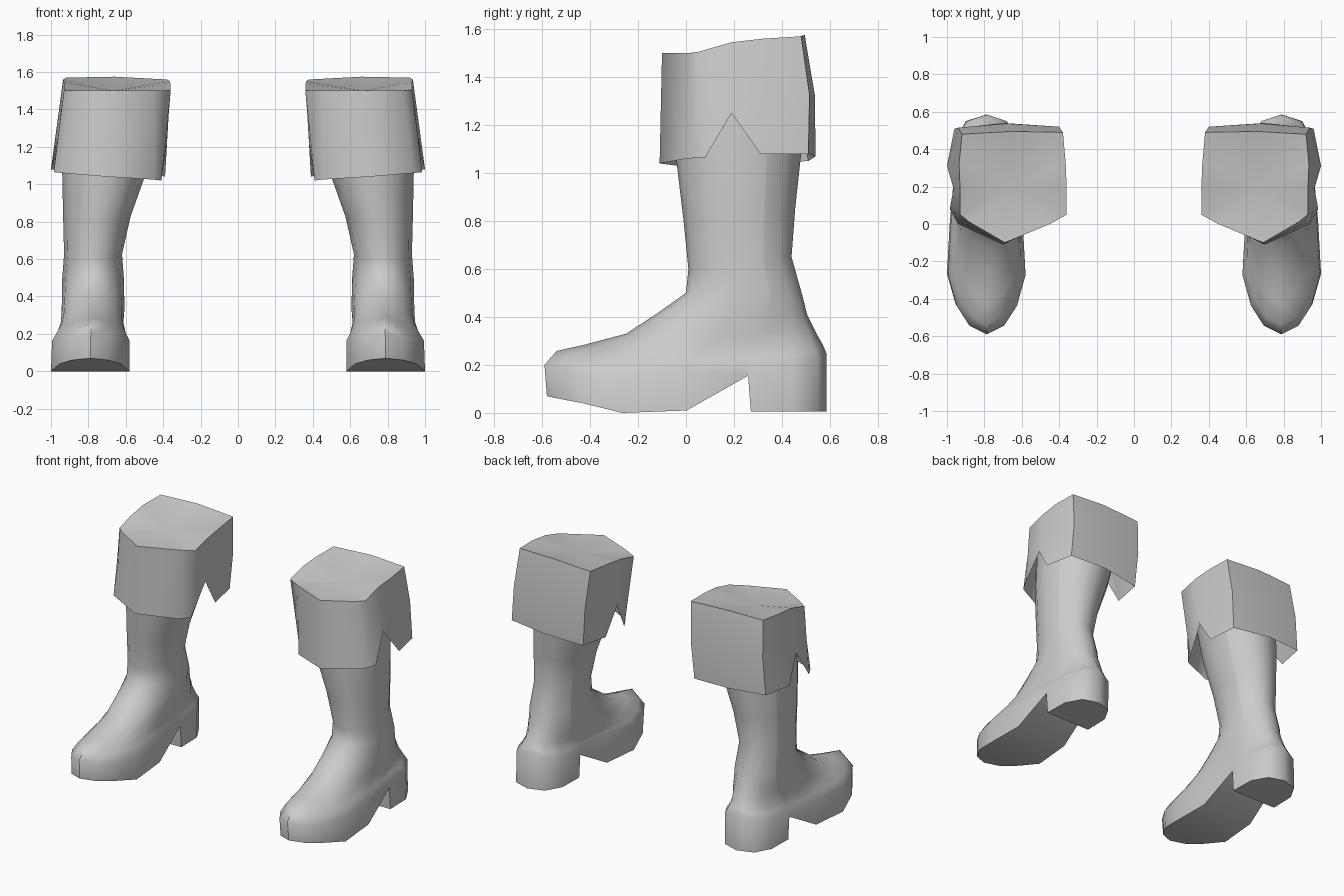
import bpy, bmesh, math
from mathutils import Vector

cube = bpy.data.objects.get("Cube")
if cube:
    bpy.data.objects.remove(cube, do_unlink=True)

grey = bpy.data.materials.new("plain grey")
grey.use_nodes = True
grey.diffuse_color = (0.6, 0.6, 0.6, 1)
grey.node_tree.nodes["Principled BSDF"].inputs["Base Color"].default_value = (0.6, 0.6, 0.6, 1)


def bridge(bm, rings):
    """Join closed rings of equal length with quads."""
    for a, b in zip(rings, rings[1:]):
        n = len(a)
        for i in range(n):
            j = (i + 1) % n
            bm.faces.new((a[i], a[j], b[j], b[i]))


def finish(bm, name, angle):
    """Turn the bmesh into a smooth-shaded object, mirrored across x = 0."""
    bmesh.ops.recalc_face_normals(bm, faces=bm.faces)
    mesh = bpy.data.meshes.new(name)
    bm.to_mesh(mesh)
    bm.free()
    mesh.materials.append(grey)
    mesh.shade_smooth()
    mesh.set_sharp_from_angle(angle=math.radians(angle))
    ob = bpy.data.objects.new(name, mesh)
    bpy.context.collection.objects.link(ob)
    mirror = ob.modifiers.new("other boot", 'MIRROR')
    mirror.use_mirror_merge = False
    return ob


# Boot: plan outlines from toe (0) to heel (1), stacked from the sole's edge to the shaft top
STATIONS = [0, .04, .13, .27, .5, .72, .73, .88, .97, 1]
FOOT = [0, .45, .78, 1, .93, .82, .82, .8, .52, 0]
SOLE = [.07, .06, .04, 0, .01, .155, .005, .005, .005, .005]

# front (y, z), back (y, z), centre x, half width, foot-shape share, side droop
RINGS = [
    ((-.05, 1.30), (.49, 1.30), .680, .250, 0, 0),
    ((-.04, 1.05), (.48, 1.08), .715, .225, 0, 0),
    ((-.01, .80), (.455, .85), .755, .180, 0, 0),
    ((.01, .60), (.44, .65), .775, .155, 0, 0),
    ((.00, .50), (.485, .49), .775, .165, 0, 0),
    ((-.12, .415), (.505, .41), .775, .168, .1, .01),
    ((-.25, .33), (.53, .36), .775, .170, .2, .02),
    ((-.42, .285), (.55, .32), .780, .172, .4, .04),
    ((-.54, .258), (.57, .285), .785, .188, .8, .06),
    ((-.59, .20), (.585, .25), .787, .207, 1, .05),
    ((-.58, 0), (.585, 0), .790, .210, 1, None),
]

bm = bmesh.new()
rings = []
for front, back, xc, w, foot, droop in RINGS:
    right, left = [], []
    for i, s in enumerate(STATIONS):
        oval = math.sqrt(max(0, 1 - (2 * s - 1) ** 2))
        f = oval + (FOOT[i] - oval) * foot
        y = front[0] + (back[0] - front[0]) * s
        z = SOLE[i] if droop is None else front[1] + (back[1] - front[1]) * s - droop * f
        right.append(bm.verts.new((xc + w * f, y, z)))
        if 0 < i < 9:
            left.append(bm.verts.new((xc - w * f, y, z)))
    rings.append(right + left[::-1])
bridge(bm, rings)
bm.faces.new(rings[0])
# Sole and heel underside, as strips across the width
b = rings[-1]
bm.faces.new((b[0], b[1], b[17]))
for i in range(1, 8):
    bm.faces.new((b[i], b[i + 1], b[17 - i], b[18 - i]))
bm.faces.new((b[8], b[9], b[10]))
finish(bm, "boot", 50)

# Folded cuff with a notch on each side
TOP = [(.69, -.10, 1.50), (.88, .01, 1.50), (.93, .05, 1.505), (.93, .19, 1.545),
       (.935, .32, 1.56), (.92, .48, 1.57), (.66, .495, 1.575), (.38, .49, 1.56),
       (.365, .32, 1.55), (.36, .19, 1.535), (.36, .05, 1.50), (.45, .0, 1.50)]
HEM = [(.70, -.11, 1.04), (.94, .0, 1.06), (.985, .08, 1.065), (.965, .19, 1.25),
       (1.0, .31, 1.08), (.96, .51, 1.08), (.70, .54, 1.07), (.42, .51, 1.05),
       (.39, .31, 1.04), (.38, .19, 1.23), (.41, .08, 1.02), (.45, .01, 1.025)]
CENTRE = Vector((.68, .2, 0))

bm = bmesh.new()
lining, hem, middle, top = [], [], [], []
for h, t in zip(HEM, TOP):
    h, t = Vector(h), Vector(t)
    inner = CENTRE + (h - CENTRE) * .86
    inner.z = 1.28
    mid = (h + t) / 2
    mid.y += .02 if mid.y > .45 else 0
    for ring, p in ((lining, inner), (hem, h), (middle, mid), (top, t)):
        ring.append(bm.verts.new(p))
bridge(bm, [lining, hem, middle, top])
# Dented top
dent = bm.verts.new((.67, .2, 1.50))
for i in range(12):
    bm.faces.new((top[i], top[(i + 1) % 12], dent))
finish(bm, "cuff", 55)
